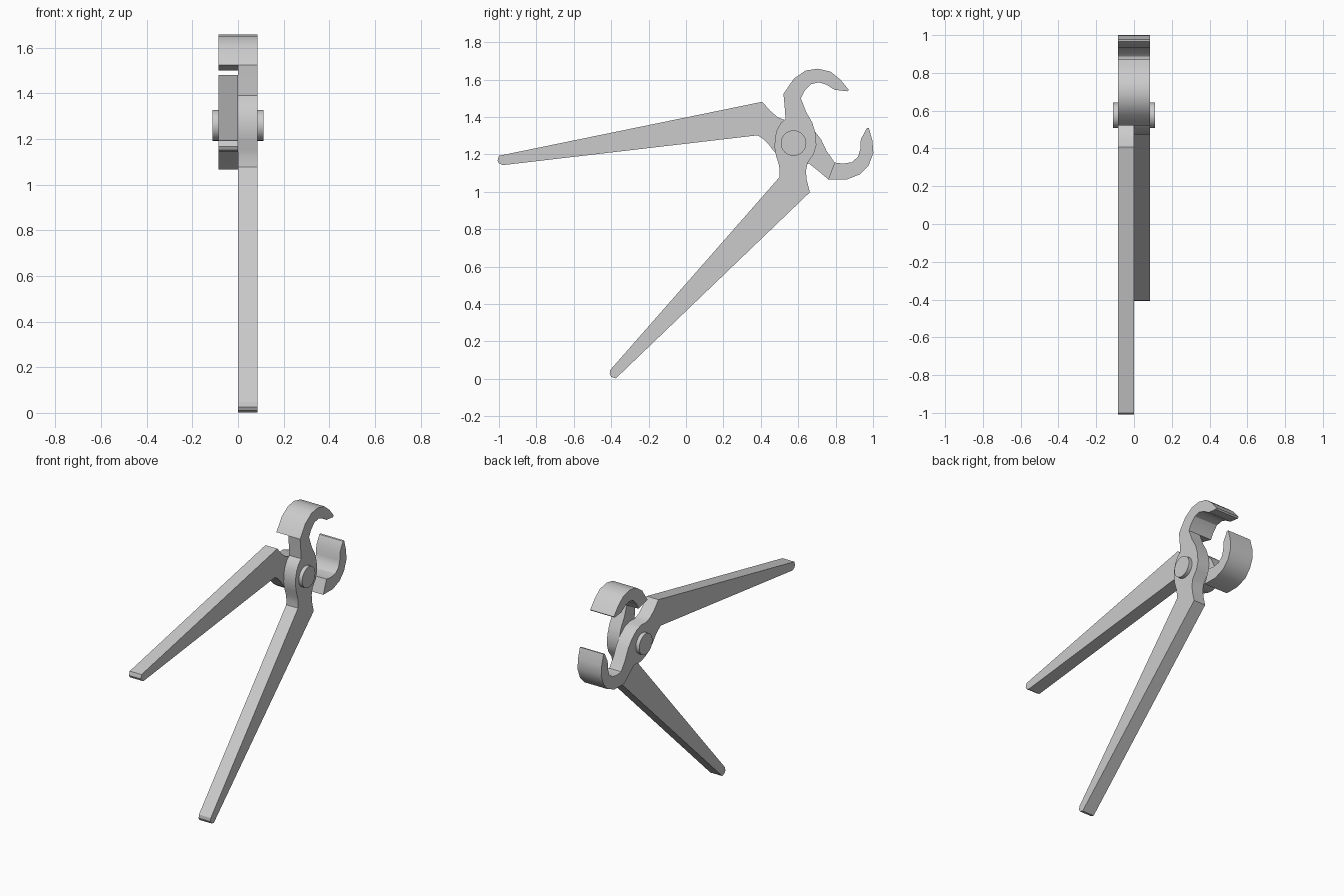
import bpy, bmesh, math
from mathutils import Matrix, Vector

if "Cube" in bpy.data.objects:
    bpy.data.objects.remove(bpy.data.objects["Cube"])

W = 0.086                      # thickness of one half
PIVOT = Vector((0, 0.575, 1.26))

# Profile in (y, z): pivot plate and handle, from outer jaw root round to inner jaw root
BODY = [(0.521, 1.523), (0.527, 1.46), (0.532, 1.39), (0.505, 1.365), (0.486, 1.33), (0.475, 1.285),
        (0.474, 1.235), (0.482, 1.19), (0.495, 1.15), (0.501, 1.115), (0.5, 1.078),
        (-0.405, 0.047), (-0.408, 0.025), (-0.4, 0.01), (-0.375, 0.002),
        (0.662, 0.997), (0.646, 1.06), (0.641, 1.11), (0.65, 1.155), (0.683, 1.2),
        (0.697, 1.25), (0.693, 1.31), (0.675, 1.37), (0.642, 1.427), (0.614, 1.5)]
# Curved jaw, from inner root round the tip to the outer side
JAW = [(0.635, 1.54), (0.668, 1.575), (0.71, 1.585), (0.75, 1.573), (0.795, 1.545),
       (0.862, 1.537), (0.87, 1.545), (0.825, 1.6), (0.773, 1.642), (0.705, 1.658),
       (0.64, 1.648), (0.577, 1.605)]


def smooth(obj):
    bpy.ops.object.select_all(action='DESELECT')
    obj.select_set(True)
    bpy.context.view_layer.objects.active = obj
    bpy.ops.object.shade_smooth_by_angle(angle=math.radians(32))


def pincer_half(name, flip):
    outline = BODY + JAW
    n, nb = len(outline), len(BODY)
    body = list(range(nb))
    jaw = list(range(nb - 1, n)) + [0]
    bm = bmesh.new()
    front, mid, back = [[bm.verts.new(Vector((x, y, z)) - PIVOT) for y, z in outline]
                        for x in (W, 0, -W)]
    # flat sides: the jaw is twice as wide as the body
    for layer, ids in ((front, body), (front, jaw), (mid, body), (back, jaw)):
        bm.faces.new([layer[i] for i in ids])
    # rim walls
    for i in range(n):
        j = (i + 1) % n
        bm.faces.new((front[i], front[j], mid[j], mid[i]))
    for i, j in zip(jaw, jaw[1:] + jaw[:1]):
        bm.faces.new((mid[i], mid[j], back[j], back[i]))
    bmesh.ops.delete(bm, geom=[v for v in bm.verts if not v.link_faces], context='VERTS')
    # the second half is the first one turned over about the tool's axis
    if flip:
        a = math.radians(27.7)
        bm.transform(Matrix.Rotation(math.pi, 4, Vector((0, math.cos(a), math.sin(a)))))
    bmesh.ops.recalc_face_normals(bm, faces=bm.faces)
    me = bpy.data.meshes.new(name)
    bm.to_mesh(me)
    bm.free()
    obj = bpy.data.objects.new(name, me)
    obj.location = PIVOT
    bpy.context.collection.objects.link(obj)
    smooth(obj)


pincer_half("lower_handle_half", False)
pincer_half("upper_handle_half", True)

# Pivot rivet
bpy.ops.mesh.primitive_cylinder_add(vertices=32, radius=0.068, depth=0.222,
                                    location=PIVOT, rotation=(0, math.pi / 2, 0))
rivet = bpy.context.object
rivet.name = "pivot_rivet"
smooth(rivet)
